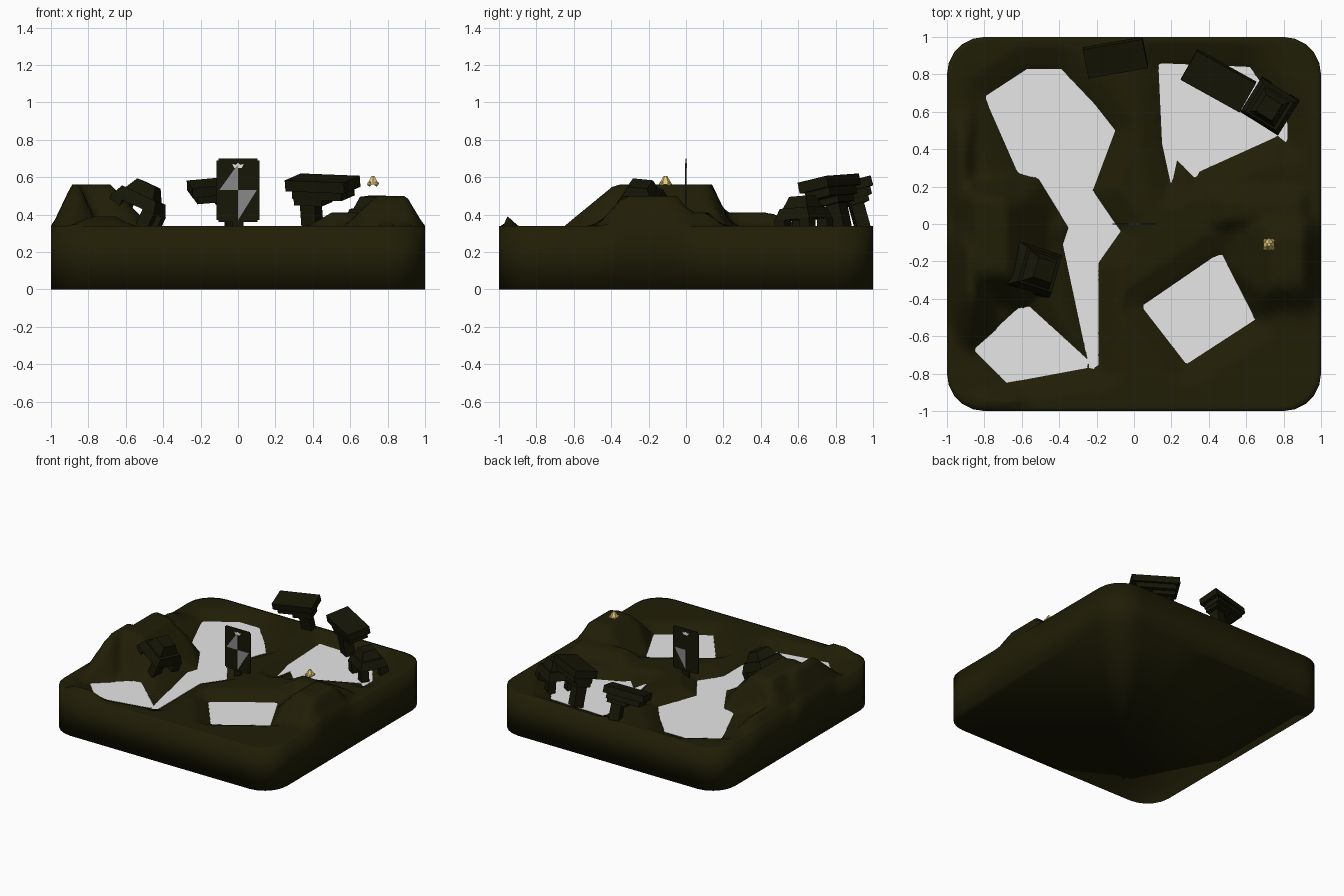
import bpy, bmesh, math
from mathutils import Matrix, Vector, Euler

cube = bpy.data.objects.get("Cube")
if cube:
    bpy.data.objects.remove(cube, do_unlink=True)

RIM, FLOOR, POOL = 0.34, 0.265, 0.285


def material(name, r, g, b):
    m = bpy.data.materials.new(name)
    m.use_nodes = True
    m.diffuse_color = (r, g, b, 1)
    m.node_tree.nodes["Principled BSDF"].inputs["Base Color"].default_value = (r, g, b, 1)
    return m


olive = material("dark_olive", 0.0145, 0.013, 0.002)
stone = material("black_olive", 0.008, 0.008, 0.002)
pale = material("pale_grey", 0.8, 0.8, 0.8)
grey = material("mid_grey", 0.25, 0.25, 0.25)
gold = material("gold", 0.78, 0.6, 0.2)


def finish(name, bm, mat, place=None, smooth=None):
    bmesh.ops.recalc_face_normals(bm, faces=bm.faces)
    if place:
        bm.transform(place)
    mesh = bpy.data.meshes.new(name)
    bm.to_mesh(mesh)
    bm.free()
    mesh.materials.append(mat)
    ob = bpy.data.objects.new(name, mesh)
    bpy.context.collection.objects.link(ob)
    if smooth:
        bpy.ops.object.select_all(action="DESELECT")
        ob.select_set(True)
        bpy.context.view_layer.objects.active = ob
        bpy.ops.object.shade_smooth_by_angle(angle=math.radians(smooth))
    return ob


def box(bm, centre, size, taper=1.0):
    """Box whose top face is scaled by taper."""
    verts = bmesh.ops.create_cube(bm, size=1)["verts"]
    for v in verts:
        k = taper if v.co.z > 0 else 1
        v.co = Vector((v.co.x * size[0] * k, v.co.y * size[1] * k, v.co.z * size[2])) + Vector(centre)


def pose(location, rx=0, ry=0, rz=0, scale=1):
    turn = Euler([math.radians(a) for a in (rx, ry, rz)]).to_matrix().to_4x4()
    return Matrix.Translation(location) @ turn @ Matrix.Scale(scale, 4)


def plate(name, points, mat, depth, place):
    """Thin extruded polygon, its top at local z = 0."""
    bm = bmesh.new()
    face = bm.faces.new([bm.verts.new((x, y, 0)) for x, y in points])
    out = bmesh.ops.extrude_face_region(bm, geom=[face])["geom"]
    bmesh.ops.translate(bm, vec=(0, 0, -depth), verts=[v for v in out if isinstance(v, bmesh.types.BMVert)])
    return finish(name, bm, mat, place)


# Pools
POOLS = {
    "long_pool": [(-.80, .68), (-.57, .83), (-.39, .83), (-.21, .64), (-.10, .50), (-.22, .18), (-.07, -.04),
                  (-.19, -.21), (-.19, -.78), (-.24, -.77), (-.38, -.11), (-.35, -.02), (-.51, .24), (-.62, .27)],
    "front_right_pool": [(-.62, -.45), (-.56, -.44), (-.24, -.73), (-.25, -.77), (-.68, -.85), (-.86, -.67)],
    "back_pool": [(.13, .86), (.62, .84), (.82, .55), (.82, .43), (.77, .47), (.35, .28), (.33, .24),
                  (.23, .34), (.20, .20), (.15, .43)],
    "front_left_pool": [(.04, -.44), (.28, -.75), (.65, -.51), (.47, -.16), (.42, -.18)],
}
for name, points in POOLS.items():
    plate(name, points, pale, 0.006, pose((0, 0, POOL)))


def shore(x, y):
    """Distance to the nearest pool edge, negative inside a pool."""
    p, nearest, inside = Vector((x, y)), 9, False
    for points in POOLS.values():
        for a, b in zip(points, points[1:] + points[:1]):
            a, b = Vector(a), Vector(b)
            t = min(1, max(0, (p - a).dot(b - a) / (b - a).length_squared))
            nearest = min(nearest, (p - a.lerp(b, t)).length)
            if (a.y > y) != (b.y > y) and x < a.x + (y - a.y) * (b.x - a.x) / (b.y - a.y):
                inside = not inside
    return -nearest if inside else nearest


# Ground: flat-topped hills, each with its own four slope widths, and banks round the pools
HILLS = [  # x0, x1, y0, y1, height, slopes: left, right, front, back
    (-0.85, -0.68, -0.27, 0.14, 0.56, 0.17, 0.28, 0.20, 0.14),
    (-0.89, -0.85, -0.38, -0.12, 0.56, 0.14, 0.14, 0.36, 0.25),
    (-0.94, -0.90, 0.10, 0.45, 0.41, 0.10, 0.12, 0.10, 0.35),
    (0.74, 0.90, -0.33, -0.05, 0.50, 0.25, 0.14, 0.22, 0.20),
    (0.50, 0.88, 0.02, 0.12, 0.41, 0.25, 0.14, 0.12, 0.17),
    (-0.80, -0.65, -0.96, -0.95, 0.39, 0.20, 0.20, 0.04, 0.12),
]


def ground(x, y, s):
    if s == 1:
        return RIM
    bank = shore(x, y)
    z = min(RIM, max(FLOOR, POOL + 0.45 * bank))
    for x0, x1, y0, y1, h, left, right, front, back in HILLS:
        u = max((x0 - x) / left, (x - x1) / right, 0)
        v = max((y0 - y) / front, (y - y1) / back, 0)
        z = max(z, FLOOR + (h - FLOOR) * (1 - math.hypot(u, v)))
    return max(FLOOR, min(z, POOL + 1.6 * bank))


# Rounded square outline, scaled inwards in rings
outline, R, SIDE, RINGS = [], 0.2, 28, 44
for q in range(4):
    turn = Matrix.Rotation(q * math.pi / 2, 2)
    for i in range(SIDE):
        outline.append(turn @ Vector((1, -0.8 + 1.6 * i / SIDE)))
    for i in range(5):
        a = i * math.pi / 10
        outline.append(turn @ Vector((0.8 + R * math.cos(a), 0.8 + R * math.sin(a))))

bm = bmesh.new()
n = len(outline)
rings = [[bm.verts.new((p.x, p.y, 0)) for p in outline]]
for k in range(RINGS):
    s = 1 - k / RINGS
    rings.append([bm.verts.new((p.x * s, p.y * s, ground(p.x * s, p.y * s, s))) for p in outline])
for a, b in zip(rings, rings[1:]):
    for i in range(n):
        j = (i + 1) % n
        bm.faces.new((a[i], a[j], b[j], b[i]))
bm.faces.new(rings[-1])
bm.faces.new(rings[0])
bmesh.ops.remove_doubles(bm, verts=bm.verts, dist=0.0005)
finish("ground", bm, olive, smooth=120)


# Tilted stepped slabs, each on a pillar set off to one side
def stepped_slab(name, side, place):
    bm = bmesh.new()
    box(bm, (0, 0, -0.03), (0.36, 0.18, 0.06))
    box(bm, (0, 0, -0.08), (0.30, 0.15, 0.05))
    box(bm, (side * 0.06, -0.01, -0.12), (0.17, 0.12, 0.04))
    box(bm, (side * 0.07, -0.02, -0.22), (0.09, 0.08, 0.18))
    finish(name, bm, stone, place)


stepped_slab("left_stepped_slab", -1, pose((0.45, 0.76, 0.595), rx=12, ry=2, rz=-29))
stepped_slab("back_stepped_slab", 1, pose((-0.10, 0.882, 0.575), rx=15, ry=-5, rz=10, scale=0.9))


# Four-legged shrines with stepped, tapering roofs
def shrine(name, place):
    bm = bmesh.new()
    box(bm, (0, 0, 0.19), (0.15, 0.15, 0.06), 0.65)
    box(bm, (0, 0, 0.13), (0.23, 0.21, 0.06), 0.8)
    for sx in (-1, 1):
        for sy in (-1, 1):
            box(bm, (sx * 0.085, sy * 0.075, 0.05), (0.06, 0.06, 0.11))
    finish(name, bm, stone, place)


shrine("right_shrine", pose((-0.58, -0.24, 0.34), rx=-6, ry=24, rz=-18, scale=1.13))
shrine("left_shrine", pose((0.73, 0.635, 0.27), rx=4, rz=-32, scale=1.04))

# Standing card with triangles and a small crest on it
bm = bmesh.new()
box(bm, (0, 0, 0.53), (0.23, 0.005, 0.34))
corners = [e for e in bm.edges if abs(e.verts[0].co.y - e.verts[1].co.y) > 0.001]
bmesh.ops.bevel(bm, geom=corners, offset=0.01, segments=2, affect="EDGES")
finish("card", bm, stone)
bm = bmesh.new()
box(bm, (0, 0, 0.33), (0.06, 0.012, 0.06))
finish("card_foot", bm, stone)

UPPER = [(-0.10, 0), (0, 0), (0, 0.14)]
LOWER = [(0, 0), (0, -0.16), (0.10, 0)]
CREST = [(-0.03, 0.14), (-0.02, 0.12), (0.02, 0.12), (0.03, 0.14), (0.012, 0.136), (0, 0.146), (-0.012, 0.136)]
front = pose((0, -0.0045, 0.53), rx=90)
back = pose((0, 0.0045, 0.53), rx=90, rz=180)
plate("upper_triangle", UPPER, grey, 0.002, front)
plate("lower_triangle", LOWER, grey, 0.002, front)
plate("back_triangle", [(-x, y) for x, y in LOWER], grey, 0.002, back)
for side, place in (("front", front), ("back", back)):
    plate(side + "_crest", CREST, pale, 0.003, place)

# Gold nugget pile above the left hill
bm = bmesh.new()
for i in range(4):
    a = math.pi / 4 + i * math.pi / 2
    spot = Matrix.Translation((0.027 * math.cos(a), 0.027 * math.sin(a), 0.014))
    bmesh.ops.create_icosphere(bm, subdivisions=1, radius=0.014, matrix=spot)
bmesh.ops.create_cone(bm, cap_ends=True, segments=6, radius1=0.035, radius2=0.009, depth=0.045,
                      matrix=Matrix.Translation((0, 0, 0.034)))
finish("gold_pile", bm, gold, pose((0.722, -0.11, 0.55)))
